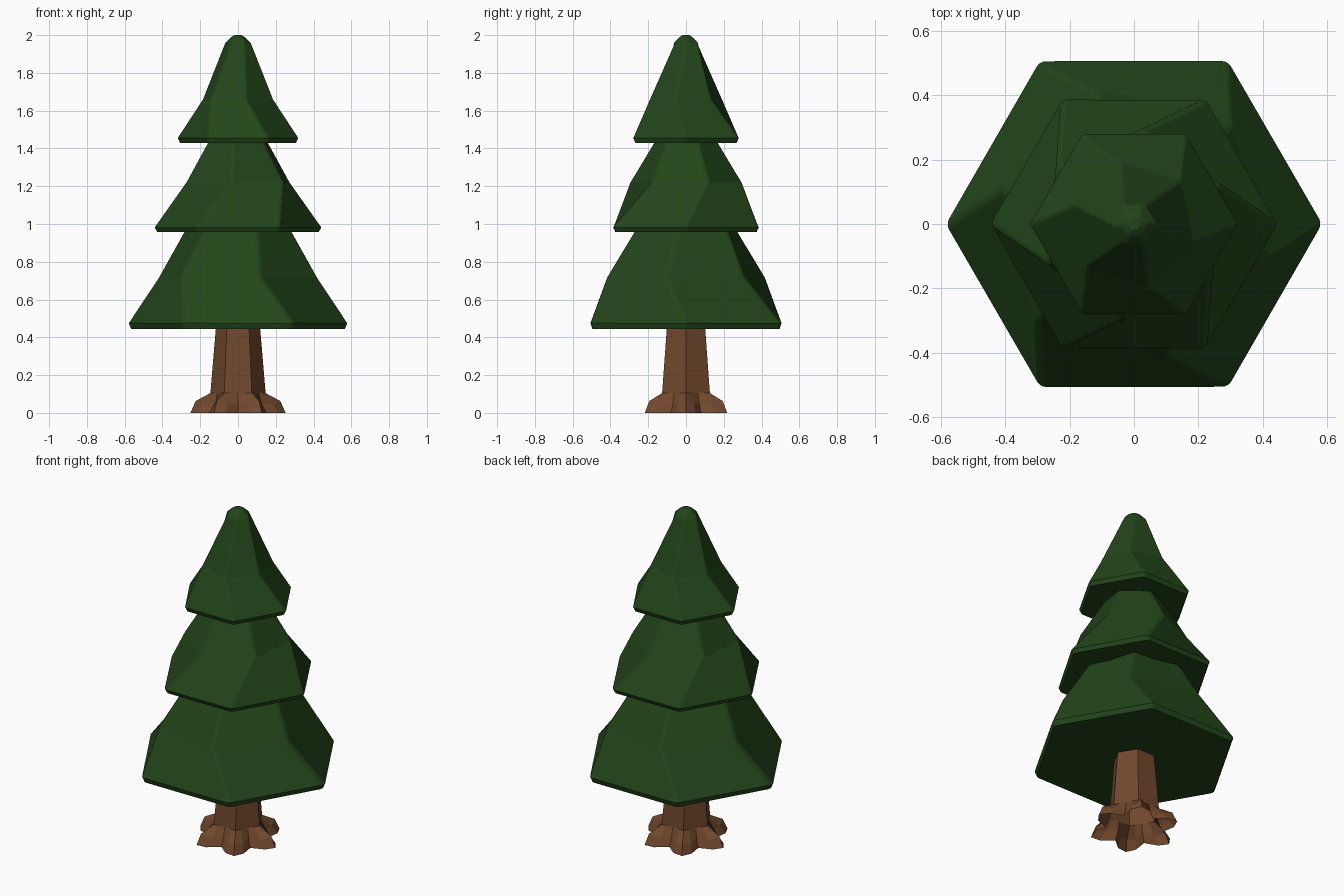
import bpy, bmesh
from math import sin, cos, radians

if "Cube" in bpy.data.objects:
    bpy.data.objects.remove(bpy.data.objects["Cube"])


def material(name, rgb):
    m = bpy.data.materials.new(name)
    m.diffuse_color = (*rgb, 1)
    m.use_nodes = True
    m.node_tree.nodes["Principled BSDF"].inputs["Base Color"].default_value = m.diffuse_color
    return m


GREEN = material("needles", (0.016, 0.060, 0.010))
BROWN = material("bark", (0.165, 0.065, 0.026))


def loft(name, rings, mat, bevel=0, closed_base=True):
    """Skin a stack of equal-length rings of (radius, angle, z)."""
    bm = bmesh.new()
    loops = [[bm.verts.new((r * cos(radians(a)), r * sin(radians(a)), z))
              for r, a, z in ring] for ring in rings]
    n = len(loops[0])
    for low, high in zip(loops, loops[1:]):
        for i in range(n):
            j = (i + 1) % n
            bm.faces.new((low[i], low[j], high[j], high[i]))
    if closed_base:
        bm.faces.new(loops[0][::-1])
    bm.faces.new(loops[-1])
    bmesh.ops.recalc_face_normals(bm, faces=bm.faces)
    if bevel:
        # Soften the upright corners of every level
        edges = [bm.edges.get((a, b)) for low, high in zip(loops, loops[1:])
                 for a, b in zip(low, high)]
        bmesh.ops.bevel(bm, geom=edges, offset=bevel, segments=3,
                        affect='EDGES', profile=0.5, clamp_overlap=True)
    mesh = bpy.data.meshes.new(name)
    bm.to_mesh(mesh)
    bm.free()
    mesh.materials.append(mat)
    obj = bpy.data.objects.new(name, mesh)
    bpy.context.collection.objects.link(obj)
    return obj


def tier(name, profile, bevel):
    """Hexagonal foliage tier from (radius, twist, z) levels."""
    rings = [[(r, t + 60 * i, z) for i in range(6)] for r, t, z in profile]
    loft(name, rings, GREEN, bevel)


# Foliage: each tier twists at its waist
tier("lower_foliage", [(0.572, 0, 0.445), (0.584, 0, 0.475),
                       (0.434, -14, 0.72), (0.21, -3, 1.10)], 0.018)
tier("middle_foliage", [(0.432, 0, 0.958), (0.444, 0, 0.982),
                        (0.298, 23, 1.22), (0.10, 18, 1.55)], 0.012)
tier("top_foliage", [(0.310, 0, 1.430), (0.322, 0, 1.455),
                     (0.196, -17, 1.66), (0.069, 0, 1.96),
                     (0.041, 0, 1.988), (0.021, 0, 2.0)], 0.009)


# Trunk with six flared roots, one on each corner of the hexagon, open below
def hex_radius(r, a):
    return r * cos(radians(30)) / cos(radians(30 - abs(a)))


def root_ring(section):
    return [(r, 60 * k + a, z) for k in range(6) for a, r, z in section]


def trunk_ring(r, z):
    return root_ring([(a, hex_radius(r, a), z) for a in (-30, -13, 0, 13)])


loft("trunk", [
    root_ring([(-30, 0.160, 0), (-13, 0.222, 0), (0, 0.252, 0), (13, 0.222, 0)]),
    root_ring([(-30, 0.138, 0.05), (-13, 0.187, 0.045), (0, 0.224, 0.063), (13, 0.187, 0.045)]),
    trunk_ring(0.146, 0.105),
    trunk_ring(0.113, 0.50),
], BROWN, closed_base=False)
